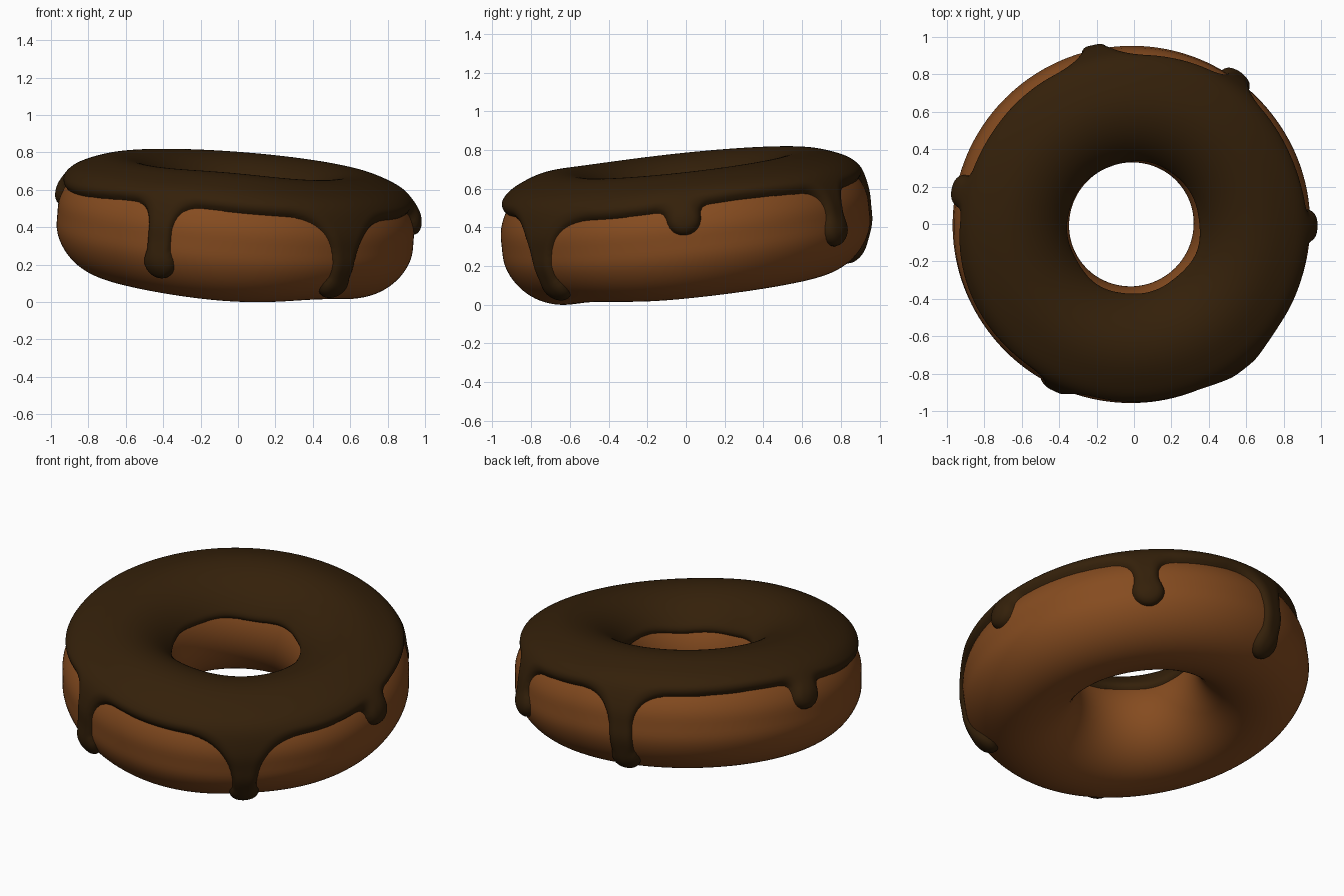
import bpy, math
from mathutils import Vector, Matrix

if "Cube" in bpy.data.objects:
    bpy.data.objects.remove(bpy.data.objects["Cube"])

R, RH, RV = 0.649, 0.314, 0.312      # ring radius, half width and half height of tube
TILT = Vector((0, 0, 1)).rotation_difference(Vector((0.078, -0.108, 1)).normalized()).to_matrix().to_4x4()
PLACE = Matrix.Translation((-0.014, -0.002, 0.4)) @ TILT
TAU = 2 * math.pi


def material(name, col):
    m = bpy.data.materials.new(name)
    m.diffuse_color = (*col, 1)
    m.use_nodes = True
    m.node_tree.nodes["Principled BSDF"].inputs["Base Color"].default_value = m.diffuse_color
    return m


def wrap(a):
    return (a + math.pi) % TAU - math.pi


def ring_point(th, ph, off=0.0):
    """Point on the dough; ph = 0 is the outer equator, pi/2 the top."""
    c, s = math.cos(ph), math.sin(ph)
    dip = 0.008 * math.exp(-(ph / 0.2) ** 2)      # pale waist of a fried ring
    n = Vector((c / RH, s / RV)).normalized()
    r = R + RH * c - dip + off * n.x
    z = RV * s + off * n.y
    # uneven baking: a fuller front, a lifted underside at front right
    front = math.exp(-(wrap(th - math.radians(265)) / 0.6) ** 2)
    side = math.exp(-(wrap(th - math.radians(312)) / 0.4) ** 2)
    z += 0.024 * front * max(s, 0) + (0.012 * front - 0.018 * side) * min(s, 0)
    return PLACE @ Vector((r * math.cos(th), r * math.sin(th), z))


def make(name, verts, faces, mat):
    me = bpy.data.meshes.new(name)
    me.from_pydata(verts, [], faces)
    ob = bpy.data.objects.new(name, me)
    bpy.context.collection.objects.link(ob)
    me.materials.append(mat)
    me.polygons.foreach_set("use_smooth", [True] * len(me.polygons))
    return ob


# Dough ring
NA, NB = 160, 80
dv = [ring_point(TAU * i / NA, -math.pi + TAU * j / NB) for i in range(NA) for j in range(NB)]
df = [(i * NB + j, (i + 1) % NA * NB + j, (i + 1) % NA * NB + (j + 1) % NB, i * NB + (j + 1) % NB)
      for i in range(NA) for j in range(NB)]
dough = make("dough_ring", dv, df, material("baked dough", (0.235, 0.071, 0.014)))

# Icing drips: angle, local height of the tip, blend width into the icing edge
DRIPS = [(245, -0.20, 0.16), (308, -0.262, 0.30), (0, 0.04, 0.08),
         (54, -0.13, 0.14), (102, -0.27, 0.22), (168, 0.03, 0.09)]
DRIPS = [(math.radians(a), RV * math.asin(z / RV), k) for a, z, k in DRIPS]
NECK, BULB, THICK, EDGE = 0.065, 0.085, 0.026, 0.04


def smooth_max(a, b, k):
    h = max(k - abs(a - b), 0) / k
    return max(a, b) + h * h * k / 4


def icing_offset(th, ph):
    """Icing thickness over the dough, negative where there is no icing."""
    v = RV * ph
    outer = 0.178 + 0.012 * math.sin(3 * th + 0.6) + 0.008 * math.sin(5 * th)
    inner = 0.838 + 0.006 * math.sin(4 * th) + 0.005 * math.sin(7 * th + 1)
    d = v - outer
    swell = 0.02 * math.exp(-((v - 0.23) / 0.09) ** 2)     # fuller shoulder
    if v < 0.45:
        for a, tip, k in DRIPS:
            u = wrap(th - a) * 0.94
            if abs(u) > 0.5:
                continue
            low = tip + BULB
            beyond = max(low - v, 0, v - 0.25)
            neck = NECK - math.hypot(u, beyond)
            dist = math.hypot(u, v - low)
            drip = smooth_max(neck, BULB - dist, 0.03)
            d = smooth_max(d, drip, k)
            swell += 0.02 * math.exp(-(dist / 0.07) ** 2)
    d = min(d, inner - v)
    if d <= 0:
        return max(-0.02, d * 2)
    s = min(d / EDGE, 1)
    return (THICK + swell) * math.sqrt(1 - (1 - s) ** 2)


# Icing shell: fine grid, kept only where the icing is above the dough
NI, NJ = 640, 180
P0, P1 = math.radians(-85), math.radians(180)
off, iv = [], []
for i in range(NI):
    th = TAU * i / NI
    for j in range(NJ):
        ph = P0 + (P1 - P0) * j / (NJ - 1)
        o = icing_offset(th, ph)
        off.append(o)
        iv.append(ring_point(th, ph, o))
faces = []
for i in range(NI):
    for j in range(NJ - 1):
        n = (i + 1) % NI
        f = (i * NJ + j, n * NJ + j, n * NJ + j + 1, i * NJ + j + 1)
        if max(off[q] for q in f) > -0.004:
            faces.append(f)
used = sorted({q for f in faces for q in f})
remap = {q: k for k, q in enumerate(used)}
icing = make("chocolate_icing", [iv[q] for q in used], [tuple(remap[q] for q in f) for f in faces],
             material("dark chocolate", (0.034, 0.0145, 0.003)))

# Stand the model on z = 0
low = min(v.co.z for o in (dough, icing) for v in o.data.vertices)
for o in (dough, icing):
    o.data.transform(Matrix.Translation((0, 0, -low)))
